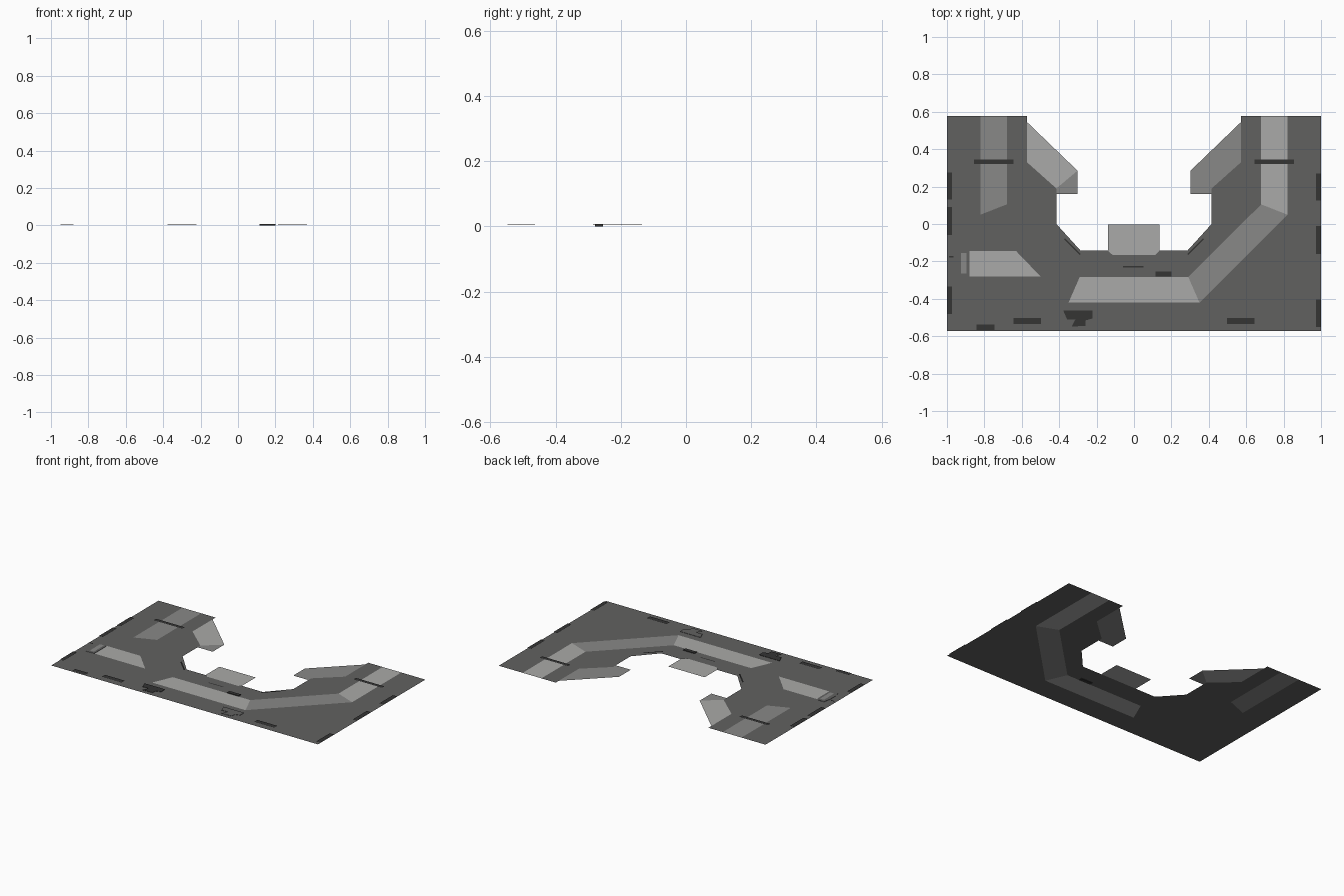
import bpy, bmesh

if "Cube" in bpy.data.objects:
    bpy.data.objects.remove(bpy.data.objects["Cube"])

def material(name, v):
    m = bpy.data.materials.new(name)
    m.diffuse_color = (v, v, v * 0.98, 1)
    m.use_nodes = True
    m.node_tree.nodes["Principled BSDF"].inputs["Base Color"].default_value = m.diffuse_color
    return m

DARK = material("dark_grey", 0.12)
MID = material("mid_grey", 0.25)
LIGHT = material("light_grey", 0.40)
BLACK = material("near_black", 0.035)

def sheet(name, polys, z, mat=None, thick=0.0):
    """Flat panel from one or more outlines, optionally given a thickness."""
    bm = bmesh.new()
    for p in polys:
        f = bm.faces.new([bm.verts.new((x, y, z)) for x, y in p])
        f.normal_update()
        if f.normal.z < 0:
            f.normal_flip()
    bmesh.ops.remove_doubles(bm, verts=bm.verts, dist=0.0005)
    if thick:
        r = bmesh.ops.extrude_face_region(bm, geom=bm.faces[:])
        bmesh.ops.translate(bm, vec=(0, 0, thick),
                            verts=[e for e in r["geom"] if isinstance(e, bmesh.types.BMVert)])
        bmesh.ops.recalc_face_normals(bm, faces=bm.faces)
    me = bpy.data.meshes.new(name)
    bm.to_mesh(me)
    bm.free()
    ob = bpy.data.objects.new(name, me)
    bpy.context.collection.objects.link(ob)
    if mat:
        me.materials.append(mat)
    return ob

def rect(x0, x1, y0, y1):
    return [(x0, y0), (x1, y0), (x1, y1), (x0, y1)]

def flip(p):
    return [(-x, y) for x, y in p]

BASE, TOP = 0.003, 0.0075

# Half profiles: inner edge of plate, and both edges of the folded band
rim = [(0.572, 0.577), (0.572, 0.33), (0.415, 0.19), (0.415, 0.0), (0.285, -0.143)]
inner = [(0.68, 0.577), (0.68, 0.105), (0.29, -0.283)]
outer = [(0.82, 0.577), (0.82, 0.05), (0.35, -0.42)]

# Plate outside the band and inside the band
sheet("outer_plate", [[(1, 0.577)] + outer + flip(outer)[::-1] +
                      [(-1, 0.577), (-1, -0.572), (1, -0.572)]], BASE, DARK)
sheet("inner_plate", [rim + flip(rim)[::-1] + flip(inner) + inner[::-1]], BASE, DARK)

# Five band panels
def panel(i):
    return [inner[i], inner[i + 1], outer[i + 1], outer[i]]
sheet("band_left_arm", [flip(panel(0))], BASE, MID)
sheet("band_left_diagonal", [flip(panel(1))], BASE, DARK)
sheet("band_front", [[inner[2], outer[2], flip(outer)[2], flip(inner)[2]]], BASE, LIGHT)
sheet("band_right_diagonal", [panel(1)], BASE, MID)
sheet("band_right_arm", [panel(0)], BASE, LIGHT)

# Side strip running from the band to the left end
sheet("side_strip", [[(-0.88, -0.145), (-0.63, -0.145), (-0.50, -0.28), (-0.88, -0.28)]],
      BASE + 0.001, LIGHT)

# Wing flaps on the inner edge of each arm
wing = [(0.572, 0.545), (0.572, 0.33), (0.415, 0.19), (0.302, 0.285)]
tip = [(0.302, 0.285), (0.302, 0.16), (0.415, 0.16), (0.415, 0.19)]
for side, f in (("right", list), ("left", flip)):
    sheet(side + "_wing", [f(wing)], BASE, MID if side == "right" else LIGHT)
    sheet(side + "_wing_tip", [f(tip)], BASE, MID)

# Central panel and its tapered lip
sheet("centre_panel", [[(-0.138, -0.003), (0.135, -0.003), (0.135, -0.145), (0.115, -0.165),
                        (-0.115, -0.165), (-0.138, -0.145)]], TOP, LIGHT)
sheet("centre_lip", [[(-0.138, -0.145), (0.135, -0.145), (0.05, -0.228), (-0.06, -0.228)]],
      BASE + 0.002, DARK)
sheet("centre_lip_bar", [rect(-0.06, 0.05, -0.232, -0.224)], TOP - 0.001, BLACK)
sheet("small_block", [rect(0.115, 0.2, -0.28, -0.255)], 0.0, BLACK, TOP)

# Arm bars, front bars and slanted slots, mirrored
for side, f in (("right", list), ("left", flip)):
    sheet(side + "_arm_bar", [f(rect(0.643, 0.855, 0.32, 0.345))], TOP, BLACK)
    sheet(side + "_front_bar", [f(rect(0.498, 0.645, -0.535, -0.502))], TOP, BLACK)
    sheet(side + "_slot", [f([(0.29, -0.167), (0.375, -0.082), (0.369, -0.076),
                              (0.284, -0.161)])], TOP, BLACK)

# Edge bars along the two ends and front left corner
for i, (a, b) in enumerate([(0.13, 0.275), (-0.06, 0.09), (-0.48, -0.335)]):
    sheet(f"left_edge_bar_{i}", [rect(-1, -0.972, a, b)], TOP, BLACK)
for i, (a, b) in enumerate([(0.125, 0.27), (-0.16, -0.01), (-0.55, -0.405)]):
    sheet(f"right_edge_bar_{i}", [rect(0.972, 1, a, b)], TOP, BLACK)
sheet("corner_bar", [rect(-0.843, -0.745, -0.568, -0.538)], TOP, BLACK)

# Front brackets
bracket = [(0.215, -0.463), (0.37, -0.463), (0.37, -0.505), (0.335, -0.515), (0.335, -0.545),
           (0.26, -0.548), (0.28, -0.51), (0.235, -0.51)]
sheet("right_bracket", [bracket], TOP - 0.002, DARK, 0.002)
sheet("left_bracket", [[(x - 0.593, y) for x, y in flip(flip(bracket))]], TOP - 0.002, BLACK, 0.002)

# End fitting on the side strip: frame with a raised core
sheet("end_fitting", [[(-0.94, -0.135), (-0.89, -0.135), (-0.88, -0.16), (-0.88, -0.28),
                       (-0.94, -0.285), (-0.95, -0.25), (-0.95, -0.19)]], TOP - 0.003, DARK, 0.002)
sheet("end_fitting_core", [rect(-0.925, -0.895, -0.265, -0.155)], TOP, MID)
sheet("end_fitting_pin", [rect(-0.99, -0.965, -0.178, -0.17)], TOP, BLACK)
